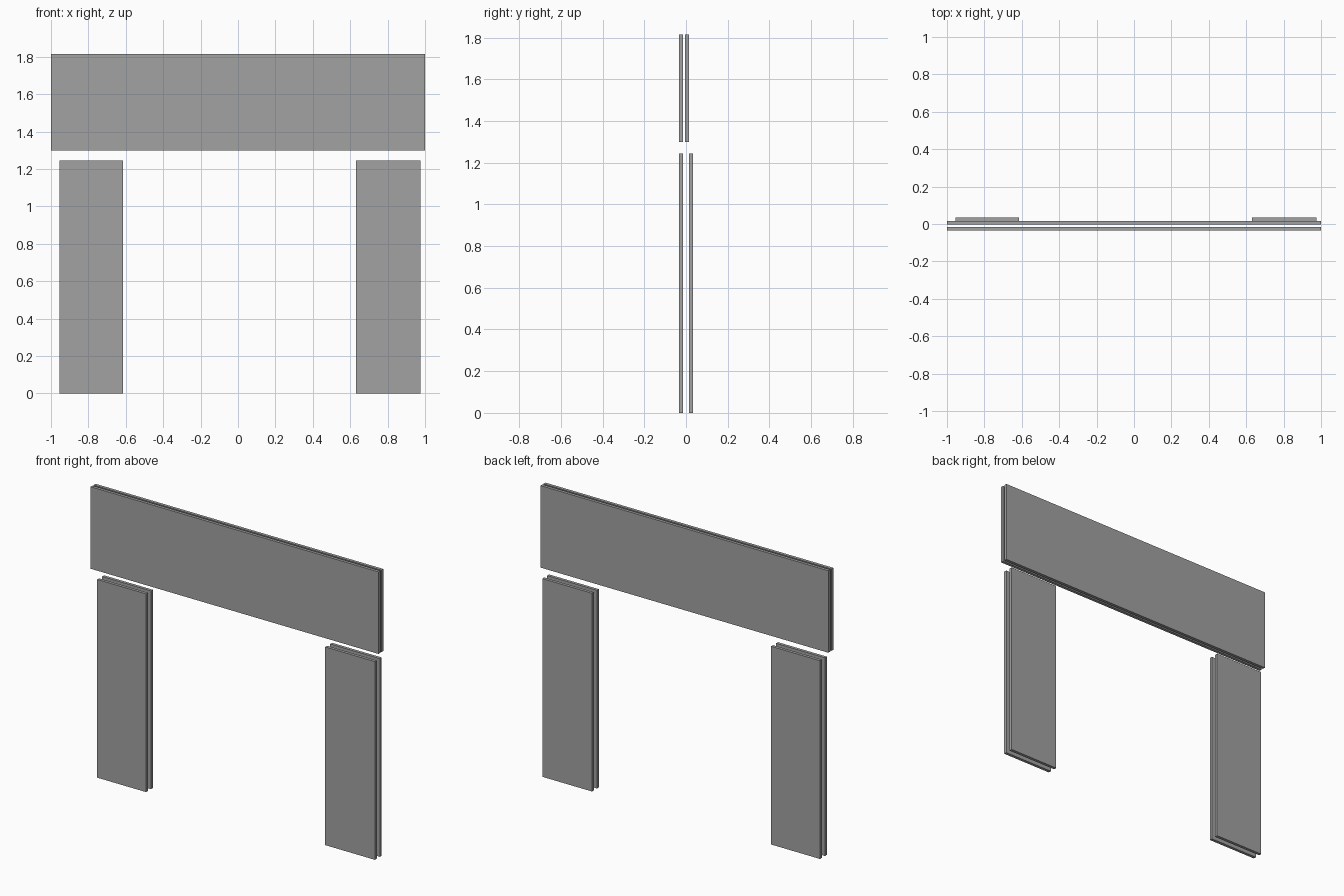
import bpy

cube = bpy.data.objects.get("Cube")
if cube:
    bpy.data.objects.remove(cube, do_unlink=True)

# Single plain grey
grey = bpy.data.materials.new("plain_grey")
grey.use_nodes = True
colour = (0.36, 0.36, 0.36, 1)
grey.diffuse_color = colour
grey.node_tree.nodes["Principled BSDF"].inputs["Base Color"].default_value = colour

THICKNESS = 0.019
FRONT_Y = -0.034


def board(name, x_range, y_front, z_range):
    """Upright rectangular board with its front face at y_front."""
    (x0, x1), (z0, z1) = x_range, z_range
    centre = ((x0 + x1) / 2, y_front + THICKNESS / 2, (z0 + z1) / 2)
    bpy.ops.mesh.primitive_cube_add(size=1, location=centre)
    obj = bpy.context.object
    obj.name = name
    obj.scale = (x1 - x0, THICKNESS, z1 - z0)
    bpy.ops.object.transform_apply(location=False, rotation=False, scale=True)
    obj.data.materials.append(grey)


# Pair of header boards across the top
for side, y in (("front", FRONT_Y), ("back", -0.004)):
    board(side + "_header_board", (-1, 1), y, (1.3, 1.815))

# Pair of post boards on each side, spaced wider apart
for side, y in (("front", FRONT_Y), ("back", 0.015)):
    board(side + "_right_post_board", (-0.955, -0.615), y, (0, 1.245))
    board(side + "_left_post_board", (0.63, 0.975), y, (0, 1.245))
